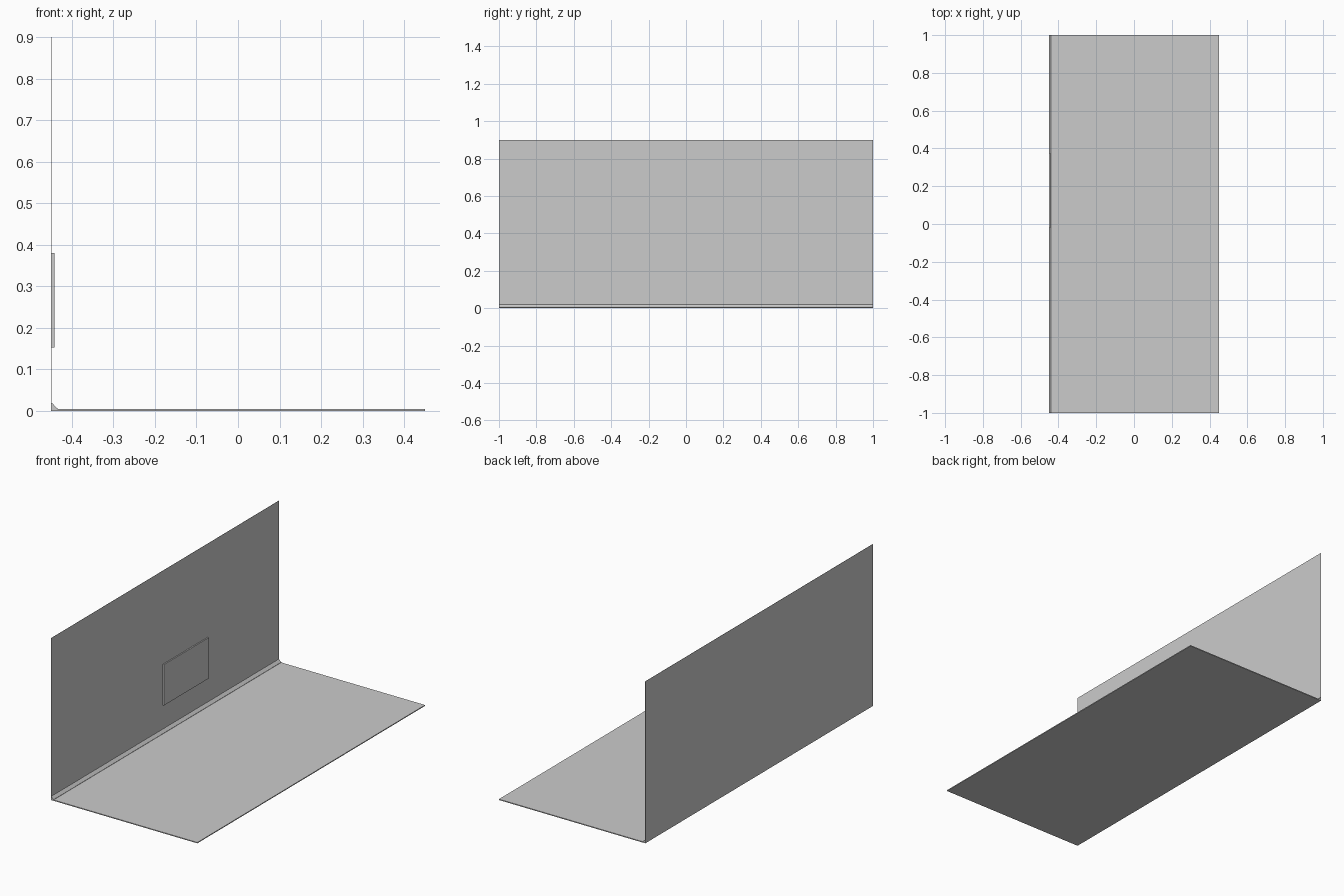
import bpy, bmesh

if "Cube" in bpy.data.objects:
    bpy.data.objects.remove(bpy.data.objects["Cube"])


def make_object(name, bm):
    bmesh.ops.recalc_face_normals(bm, faces=bm.faces[:])
    mesh = bpy.data.meshes.new(name)
    bm.to_mesh(mesh)
    bm.free()
    obj = bpy.data.objects.new(name, mesh)
    bpy.context.collection.objects.link(obj)
    return obj


def extrude_profile(name, profile, y0, y1):
    """Closed x/z profile swept along y."""
    bm = bmesh.new()
    face = bm.faces.new([bm.verts.new((x, y0, z)) for x, z in profile])
    result = bmesh.ops.extrude_face_region(bm, geom=[face], use_keep_orig=True)
    moved = [g for g in result["geom"] if isinstance(g, bmesh.types.BMVert)]
    bmesh.ops.translate(bm, verts=moved, vec=(0, y1 - y0, 0))
    return make_object(name, bm)


def box(name, x0, x1, y0, y1, z0, z1):
    return extrude_profile(name, [(x0, z0), (x1, z0), (x1, z1), (x0, z1)], y0, y1)


# Thin floor slab
box("floor", -0.45, 0.45, -1, 1, 0, 0.005)

# Thin upright wall
box("wall", -0.45, -0.449, -1, 1, 0, 0.9)

# Sloped skirting strip in the corner
extrude_profile("skirting", [(-0.4495, 0.002), (-0.434, 0.002), (-0.434, 0.007),
                             (-0.437, 0.008), (-0.446, 0.018), (-0.4495, 0.02)], -1, 1)

# Flat panel fixed to the wall
box("wall_panel", -0.4495, -0.442, -0.02, 0.375, 0.153, 0.38)
